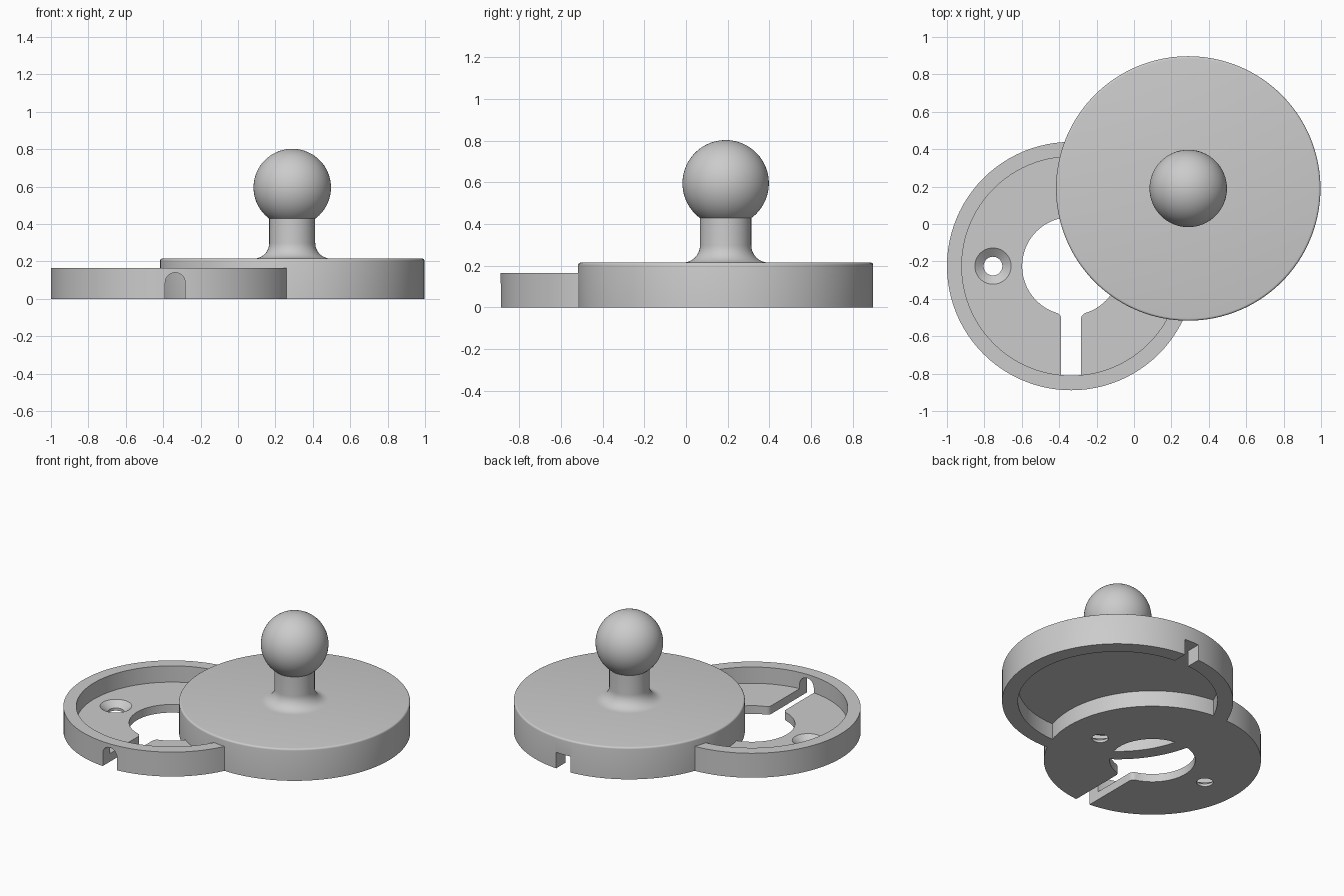
import bpy, bmesh, math

if "Cube" in bpy.data.objects:
    bpy.data.objects.remove(bpy.data.objects["Cube"])

BASE = (-0.336, -0.225)   # centre of the open tray
CAP = (0.29, 0.19)        # centre of the ball-topped cover

grey = bpy.data.materials.new("satin grey")
grey.diffuse_color = (0.6, 0.6, 0.6, 1)
grey.use_nodes = True
grey.node_tree.nodes["Principled BSDF"].inputs["Base Color"].default_value = grey.diffuse_color


def finish(bm, name):
    bmesh.ops.remove_doubles(bm, verts=bm.verts, dist=1e-5)
    bmesh.ops.recalc_face_normals(bm, faces=bm.faces)
    mesh = bpy.data.meshes.new(name)
    bm.to_mesh(mesh)
    bm.free()
    ob = bpy.data.objects.new(name, mesh)
    bpy.context.collection.objects.link(ob)
    mesh.materials.append(grey)
    return ob


def lathe(name, profile, centre, steps=96):
    """Spin a list of (radius, height) points around a vertical axis."""
    bm = bmesh.new()
    rings = []
    for r, z in profile:
        if r < 1e-6:
            rings.append([bm.verts.new((*centre, z))])
        else:
            rings.append([bm.verts.new((centre[0] + r * math.cos(math.tau * i / steps),
                                        centre[1] + r * math.sin(math.tau * i / steps), z))
                          for i in range(steps)])
    for a, b in zip(rings, rings[1:]):
        for i in range(steps):
            j = (i + 1) % steps
            quad = [a[i % len(a)], a[j % len(a)], b[j % len(b)], b[i % len(b)]]
            bm.faces.new(list(dict.fromkeys(quad)))
    return finish(bm, name)


def prism(name, points, offset):
    """Extrude a closed outline of 3D points."""
    bm = bmesh.new()
    face = bm.faces.new([bm.verts.new(p) for p in points])
    out = bmesh.ops.extrude_face_region(bm, geom=[face])
    verts = [v for v in out["geom"] if isinstance(v, bmesh.types.BMVert)]
    bmesh.ops.translate(bm, verts=verts, vec=offset)
    return finish(bm, name)


def arc(cx, cy, r, a0, a1, n):
    return [(cx + r * math.cos(math.radians(a0 + (a1 - a0) * i / n)),
             cy + r * math.sin(math.radians(a0 + (a1 - a0) * i / n))) for i in range(n + 1)]


def cut(ob, cutters):
    bpy.context.view_layer.objects.active = ob
    for c in cutters:
        c.hide_render = True
        mod = ob.modifiers.new("cut", 'BOOLEAN')
        mod.operation, mod.solver, mod.object = 'DIFFERENCE', 'EXACT', c
        bpy.ops.object.modifier_apply(modifier=mod.name)
        bpy.data.objects.remove(c)


def smooth(ob):
    bpy.ops.object.select_all(action='DESELECT')
    ob.select_set(True)
    bpy.context.view_layer.objects.active = ob
    bpy.ops.object.shade_smooth_by_angle(angle=math.radians(30))


# Tray: round floor with a raised rim
FLOOR, HALF = 0.055, 0.053
tray = lathe("base_tray", [(0, 0), (0.664, 0), (0.664, 0.165), (0.585, 0.165),
                           (0.585, FLOOR), (0, FLOOR)], BASE)

# Keyhole opening: large hole with filleted corners into the cable slot
R, F = 0.262, 0.035
fx = HALF + F
fy = -math.sqrt((R + F) ** 2 - fx ** 2)
turn = math.degrees(math.atan2(-fy, -fx))
right = arc(fx, fy, F, 180, turn, 8)
hole = arc(0, 0, R, turn - 180, 360 - turn, 80)
left = [(-x, y) for x, y in reversed(right)]
outline = [(HALF, -0.45)] + right + hole[1:-1] + left + [(-HALF, -0.45)]
keyhole = prism("keyhole_cutter", [(BASE[0] + x, BASE[1] + y, -0.1) for x, y in outline],
                (0, 0, 0.18))

# Arched cable slot through the rim
arch = [(HALF, -0.1)] + arc(0, 0.14 - HALF, HALF, 0, 180, 20) + [(-HALF, -0.1)]
slot = prism("slot_cutter", [(BASE[0] + x, BASE[1] - 0.8, z) for x, z in arch], (0, 0.4, 0))

# Countersunk screw holes on both sides
screws = [lathe("screw_cutter", [(0, -0.1), (0.05, -0.1), (0.05, 0.018), (0.097, FLOOR),
                                 (0.097, 0.1), (0, 0.1)], (BASE[0] + s * 0.418, BASE[1]), 40)
          for s in (-1, 1)]
cut(tray, [keyhole, slot] + screws)
smooth(tray)

# Cover: hollow disc with a softly rounded top edge and a notch at the back
INNER, CEIL, TOP = 0.61, 0.108, 0.215
edge = arc(0.707 - 0.012, TOP - 0.012, 0.012, 0, 90, 4)
cover = lathe("cover_disc", [(0, CEIL), (INNER, CEIL), (INNER, 0), (0.707, 0)] + edge
              + [(0, TOP)], CAP, 128)
notch = prism("notch_cutter", [(CAP[0] + x, CAP[1] + 0.5, z) for x, z in
                               ((-HALF, -0.1), (HALF, -0.1), (HALF, CEIL), (-HALF, CEIL))],
              (0, 0.4, 0))
cut(cover, [notch])
smooth(cover)

# Ball stud: flared foot, straight neck and ball in one turned profile
NECK, BALL, BZ = 0.123, 0.207, 0.595
flare = arc(NECK + 0.083, TOP + 0.083, 0.083, 270, 180, 10)
start = -math.degrees(math.acos(NECK / BALL))
ball = arc(0, BZ, BALL, start, 90, 36)
stud = lathe("ball_stud", [(0, TOP - 0.02), (flare[0][0], TOP - 0.02)] + flare + ball, CAP, 64)
smooth(stud)
